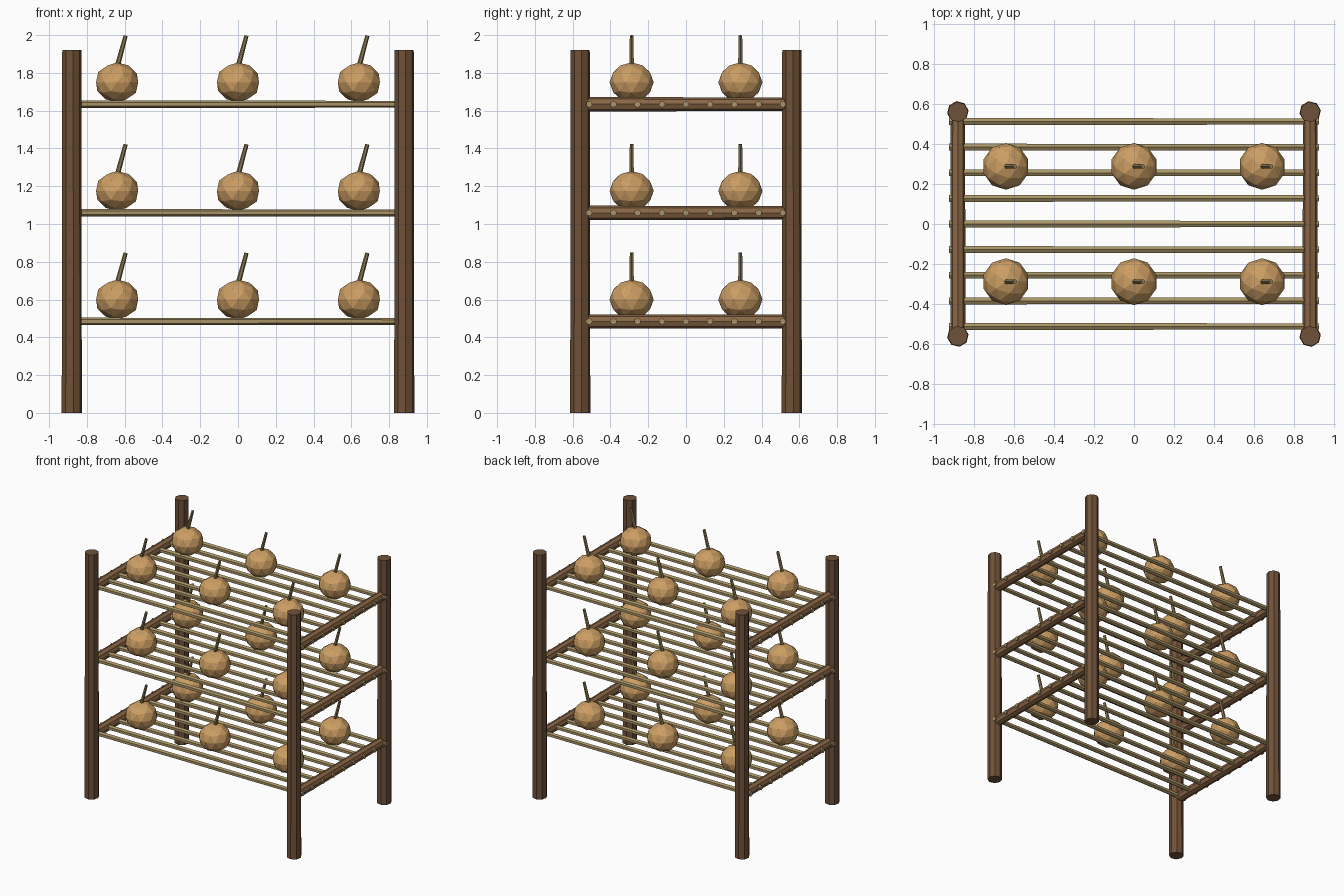
import bpy
import math
from mathutils import Vector

cube = bpy.data.objects.get("Cube")
if cube:
    bpy.data.objects.remove(cube, do_unlink=True)


def material(name, srgb):
    color = tuple(((c + 0.055) / 1.055) ** 2.4 for c in srgb) + (1,)
    mat = bpy.data.materials.new(name)
    mat.use_nodes = True
    mat.diffuse_color = color
    mat.node_tree.nodes["Principled BSDF"].inputs["Base Color"].default_value = color
    return mat


dark_wood = material("dark wood", (0.44, 0.32, 0.22))
rail_wood = material("rail wood", (0.54, 0.40, 0.27))
cane = material("cane", (0.66, 0.58, 0.40))
gourd_skin = material("gourd skin", (0.80, 0.62, 0.39))
stem_brown = material("stem", (0.55, 0.48, 0.32))


def rod(name, start, end, r1, r2, sides, mat, spin=0.0):
    """Tapered flat-sided rod between two points."""
    start, end = Vector(start), Vector(end)
    axis = end - start
    bpy.ops.mesh.primitive_cone_add(vertices=sides, radius1=r1, radius2=r2,
                                    depth=axis.length, location=(start + end) / 2)
    obj = bpy.context.object
    turn = axis.to_track_quat('Z', 'Y').to_matrix().to_4x4()
    obj.rotation_euler = turn.to_euler()
    for v in obj.data.vertices:
        x, y = v.co.x, v.co.y
        v.co.x = x * math.cos(spin) - y * math.sin(spin)
        v.co.y = x * math.sin(spin) + y * math.cos(spin)
    obj.name = name
    obj.data.materials.append(mat)
    return obj


POST_X, POST_Y = 0.88, 0.56

# Corner posts
for x, side in ((-POST_X, "right"), (POST_X, "left")):
    for y, end in ((-POST_Y, "front"), (POST_Y, "back")):
        rod(f"{end}_{side}_post", (x, y, 0), (x, y, 1.92), 0.054, 0.051, 8,
            dark_wood, 0.15)

for level in range(3):
    z = 0.484 + 0.575 * level

    # Side rails
    for x, side in ((-POST_X, "right"), (POST_X, "left")):
        rod(f"{side}_rail_{level}", (x, -POST_Y, z), (x, POST_Y, z), 0.038, 0.036, 8, rail_wood)

    # Shelf slats
    for i in range(9):
        y = (i - 4) * 0.128
        rod(f"slat_{level}_{i}", (-0.925, y, z), (0.925, y, z), 0.02, 0.018, 6, cane)

    # Gourds with slanted stems
    for x in (-0.64, 0, 0.64):
        for y in (-0.288, 0.288):
            bpy.ops.mesh.primitive_ico_sphere_add(subdivisions=2, radius=0.117,
                                                  location=(x, y, z + 0.116))
            gourd = bpy.context.object
            gourd.name = "gourd"
            gourd.scale.z = 0.9
            gourd.data.materials.append(gourd_skin)
            rod("gourd_stem", (x - 0.002, y, z + 0.19), (x + 0.045, y, z + 0.363),
                0.014, 0.011, 6, stem_brown)
